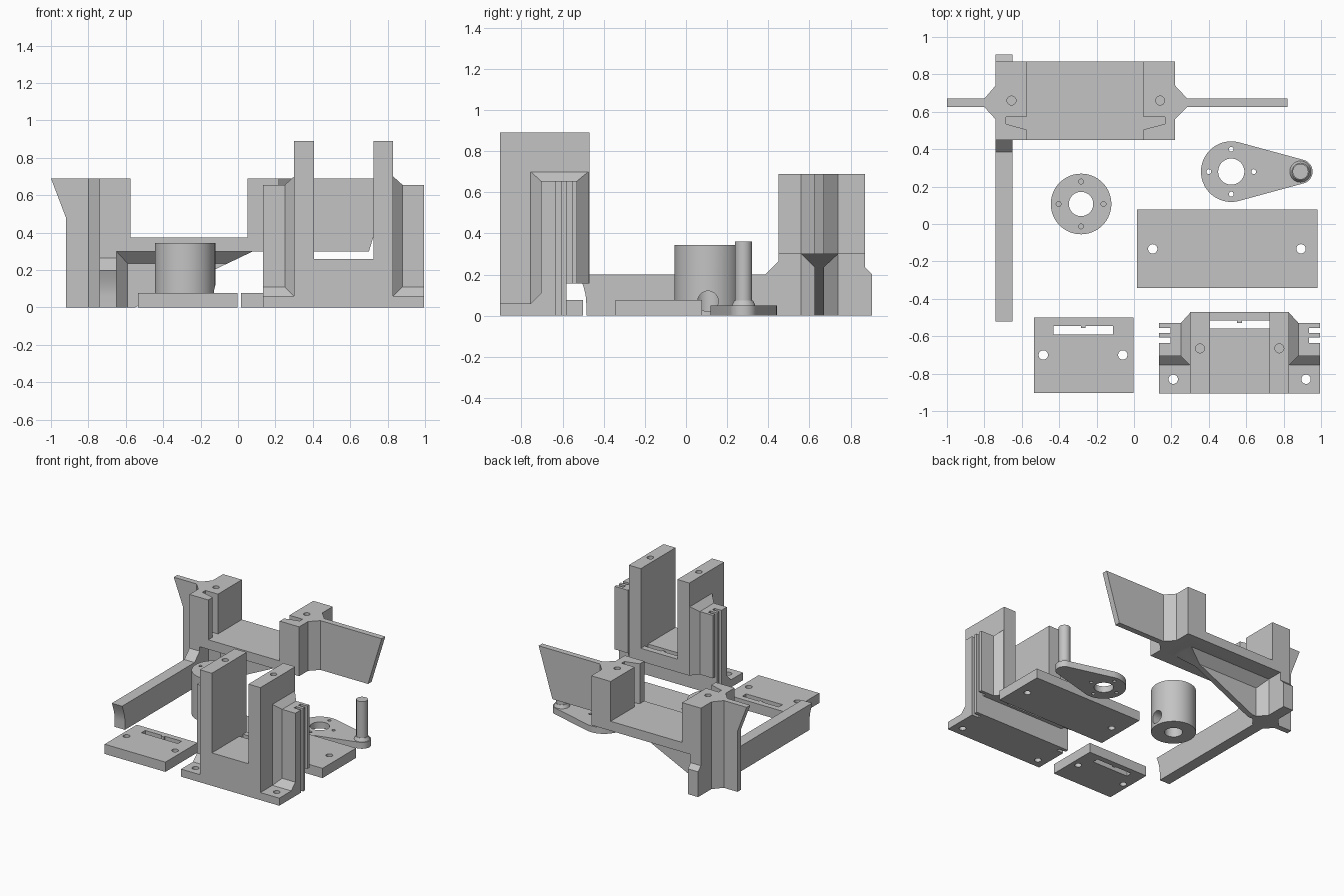
import bpy, bmesh, math
from mathutils import Vector

if "Cube" in bpy.data.objects:
    bpy.data.objects.remove(bpy.data.objects["Cube"])

grey = bpy.data.materials.new("plain_grey")
grey.diffuse_color = (0.55, 0.55, 0.55, 1)
grey.use_nodes = True
grey.node_tree.nodes["Principled BSDF"].inputs["Base Color"].default_value = grey.diffuse_color


def hull(points):
    """Convex solid around a few points."""
    bm = bmesh.new()
    for p in points:
        bm.verts.new(p)
    bmesh.ops.convex_hull(bm, input=bm.verts[:])
    bmesh.ops.dissolve_limit(bm, angle_limit=0.002, verts=bm.verts[:], edges=bm.edges[:])
    bmesh.ops.recalc_face_normals(bm, faces=bm.faces[:])
    return to_object(bm)


def to_object(bm):
    me = bpy.data.meshes.new("piece")
    bm.to_mesh(me)
    bm.free()
    ob = bpy.data.objects.new("piece", me)
    bpy.context.collection.objects.link(ob)
    return ob


def prism(profile, axis, lo, hi):
    """Extrude a 2D outline along an axis."""
    def place(p, d):
        return {'x': (d, p[0], p[1]), 'y': (p[0], d, p[1]), 'z': (p[0], p[1], d)}[axis]
    bm = bmesh.new()
    face = bm.faces.new([bm.verts.new(place(p, lo)) for p in profile])
    step = Vector(place((0, 0), hi - lo))
    ext = bmesh.ops.extrude_face_region(bm, geom=[face])
    bmesh.ops.translate(bm, vec=step, verts=[g for g in ext['geom'] if isinstance(g, bmesh.types.BMVert)])
    bmesh.ops.recalc_face_normals(bm, faces=bm.faces[:])
    return to_object(bm)


def box(x0, x1, y0, y1, z0, z1):
    return prism([(x0, y0), (x1, y0), (x1, y1), (x0, y1)], 'z', z0, z1)


def circle(a, b, r, n):
    return [(a + r * math.cos(2 * math.pi * i / n), b + r * math.sin(2 * math.pi * i / n)) for i in range(n)]


def rod(x, y, r, z0, z1, n=24):
    return prism(circle(x, y, r, n), 'z', z0, z1)


def build(name, solids, cuts=()):
    """Fuse the solids, subtract the cuts and finish the part."""
    base = solids[0]
    tools = [(t, 'UNION') for t in solids[1:]] + [(t, 'DIFFERENCE') for t in cuts]
    for tool, op in tools:
        mod = base.modifiers.new("cut", 'BOOLEAN')
        mod.operation, mod.solver, mod.object = op, 'EXACT', tool
        deps = bpy.context.evaluated_depsgraph_get()
        me = bpy.data.meshes.new_from_object(base.evaluated_get(deps))
        base.modifiers.clear()
        base.data = me
        bpy.data.objects.remove(tool)
    base.name = base.data.name = name
    base.data.materials.clear()
    base.data.materials.append(grey)
    bpy.ops.object.select_all(action='DESELECT')
    base.select_set(True)
    bpy.context.view_layer.objects.active = base
    bpy.ops.object.shade_smooth_by_angle(angle=math.radians(30))
    return base


# Rear yoke: bridge, two uprights, side fins, long arm and diagonal rib
Y0, Y1, T, B = 0.45, 0.87, 0.69, 0.30
F0, F1, R0, R1 = 0.625, 0.67, 0.56, 0.74      # fin and fin-root widths
arc = [(-0.52 + 0.035 * math.sin(math.pi / 2 * i / 8), 0.2 - 0.14 * i / 8) for i in range(9)]
arm = prism(arc + [(-0.485, 0), (0.905, 0), (0.905, 0.2), (0.87, 0.235), (Y1, T), (Y0, T),
                   (Y0, 0.265), (0.385, 0.2)], 'x', -0.74, -0.65)
yoke_body = prism([(-0.74, B), (0.22, B), (0.22, T), (0.05, T), (0.05, 0.375),
                   (-0.575, 0.375), (-0.575, T), (-0.74, T)], 'y', Y0, Y1)
left_fin = prism([(-0.70, 0), (-0.92, 0), (-0.92, 0.48), (-1, T), (-0.70, T)], 'y', F0, F1)
right_fin = prism([(0.20, B), (0.70, B), (0.82, T), (0.20, T)], 'y', F0, F1)
left_root = prism([(-0.74, R0), (-0.74, R1), (-0.80, F1), (-0.80, F0)], 'z', 0, T)
right_root = prism([(0.22, R0), (0.22, R1), (0.285, F1), (0.285, F0)], 'z', B, T)
rib = prism([(-0.67, 0), (-0.55, 0), (0.08, B), (0.08, 0.32), (-0.67, 0.32)], 'y', F0, F1)
rib_top = hull([(x, y, B) for x in (-0.65, 0.08) for y in (R0, R1)] +
               [(x, y, 0.235) for x in (-0.65, -0.056) for y in (F0, F1)])
rib_side = prism([(-0.65, R0), (-0.65, R1), (-0.59, F1), (-0.59, F0)], 'z', 0, B)
yoke_cuts = [rod(x, 0.66, 0.024, 0.5, 0.75) for x in (-0.655, 0.14)]
for inner, outer in ((-0.575, -0.685), (0.05, 0.165)):
    s = 0.02 if inner < 0 else -0.02
    yoke_cuts.append(prism([(inner + s, 0.571), (outer, 0.571), (outer, 0.535),
                            (inner, 0.505), (inner + s, 0.505)], 'z', 0.375, 0.75))
build("rear_yoke", [yoke_body, arm, left_fin, right_fin, left_root, right_root,
                    rib, rib_top, rib_side], yoke_cuts)

# Front bracket: U frame with flared side blocks on a base flange
C0, C1 = -0.905, -0.47
solids = [prism([(0.30, 0), (0.83, 0), (0.83, 0.89), (0.725, 0.89), (0.725, 0.26),
                 (0.405, 0.26), (0.405, 0.89), (0.30, 0.89)], 'y', C0, C1),
          box(0.135, 0.995, C0, -0.53, 0, 0.06)]
cuts = []
MID = 0.565


def mx(x, side):
    return MID + side * (x - MID)


for side in (1, -1):
    def span(a, b):
        return sorted((mx(a, side), mx(b, side)))
    solids.append(box(*span(0.135, 0.31), -0.705, -0.53, 0.0, 0.655))
    # flare towards the column
    solids.append(hull([(mx(0.30, side), y, z) for y in (-0.755, -0.475) for z in (0, 0.70)] +
                       [(mx(0.25, side), y, z) for y in (-0.705, -0.53) for z in (0, 0.655)]))
    # flare towards the base
    solids.append(prism([(-0.755, 0.05), (-0.755, 0.06), (-0.705, 0.11), (-0.65, 0.11), (-0.65, 0.05)],
                        'x', *span(0.135, 0.31)))
    # comb slots, flange hole and top hole
    for y in (-0.582, -0.635):
        cuts.append(box(*span(0.10, 0.195), y, y + 0.027, -0.1, 0.8))
    cuts.append(rod(mx(0.21, side), -0.83, 0.025, -0.1, 0.2))
    cuts.append(rod(mx(0.353, side), -0.665, 0.024, 0.7, 1.0))


def slot(x0, x1, y0, y1, z0, z1):
    """Slot with a small locating tab in the middle of its back edge."""
    m = (x0 + x1) / 2
    return prism([(x0, y0), (x1, y0), (x1, y1), (m + 0.013, y1), (m + 0.013, y1 - 0.012),
                  (m - 0.013, y1 - 0.012), (m - 0.013, y1), (x0, y1)], 'z', z0, z1)


cuts.append(slot(0.405, 0.725, -0.56, -0.517, -0.1, 0.4))
cuts.append(box(0, 1.2, -0.582, -0.3, -0.1, 0.157))
build("front_bracket", solids, cuts)

# Small slotted plate
build("slotted_plate", [box(-0.535, -0.003, -0.903, -0.50, 0, 0.077)],
      [rod(x, -0.70, 0.025, -0.1, 0.2) for x in (-0.485, -0.06)] +
      [slot(-0.43, -0.112, -0.592, -0.545, -0.1, 0.2)])

# Wide plate
build("wide_plate", [box(0.015, 0.98, -0.343, 0.077, 0, 0.077)],
      [rod(x, -0.133, 0.025, -0.1, 0.2) for x in (0.1, 0.893)])

# Hub drum with bore, blind screw holes and a side hole
hx, hy = -0.283, 0.107
hub_cuts = [rod(hx, hy, 0.065, -0.1, 0.5, 48), prism(circle(hy, 0.07, 0.05, 32), 'x', hx, hx + 0.3)]
for i in range(4):
    a = i * math.pi / 2
    hub_cuts.append(rod(hx + 0.12 * math.cos(a), hy + 0.12 * math.sin(a), 0.013, 0.2, 0.5, 16))
build("hub_drum", [rod(hx, hy, 0.162, 0, 0.345, 64)], hub_cuts)

# Crank arm with a collared handle post
kx, ky, px = 0.52, 0.28, 0.89
plate = hull([(x, y, z) for z in (0, 0.05)
              for x, y in circle(kx, ky, 0.162, 64) + circle(px, ky, 0.065, 32)])
collar = hull([(x, y, 0.04) for x, y in circle(px, ky, 0.062, 32)] +
              [(x, y, 0.075) for x, y in circle(px, ky, 0.045, 32)])
crank_cuts = [rod(kx, ky, 0.07, -0.1, 0.2, 48)]
for i in range(4):
    a = i * math.pi / 2
    crank_cuts.append(rod(kx + 0.12 * math.cos(a), ky + 0.12 * math.sin(a), 0.013, -0.1, 0.2, 16))
build("crank_arm", [plate, collar, rod(px, ky, 0.042, 0.03, 0.362, 32)], crank_cuts)
